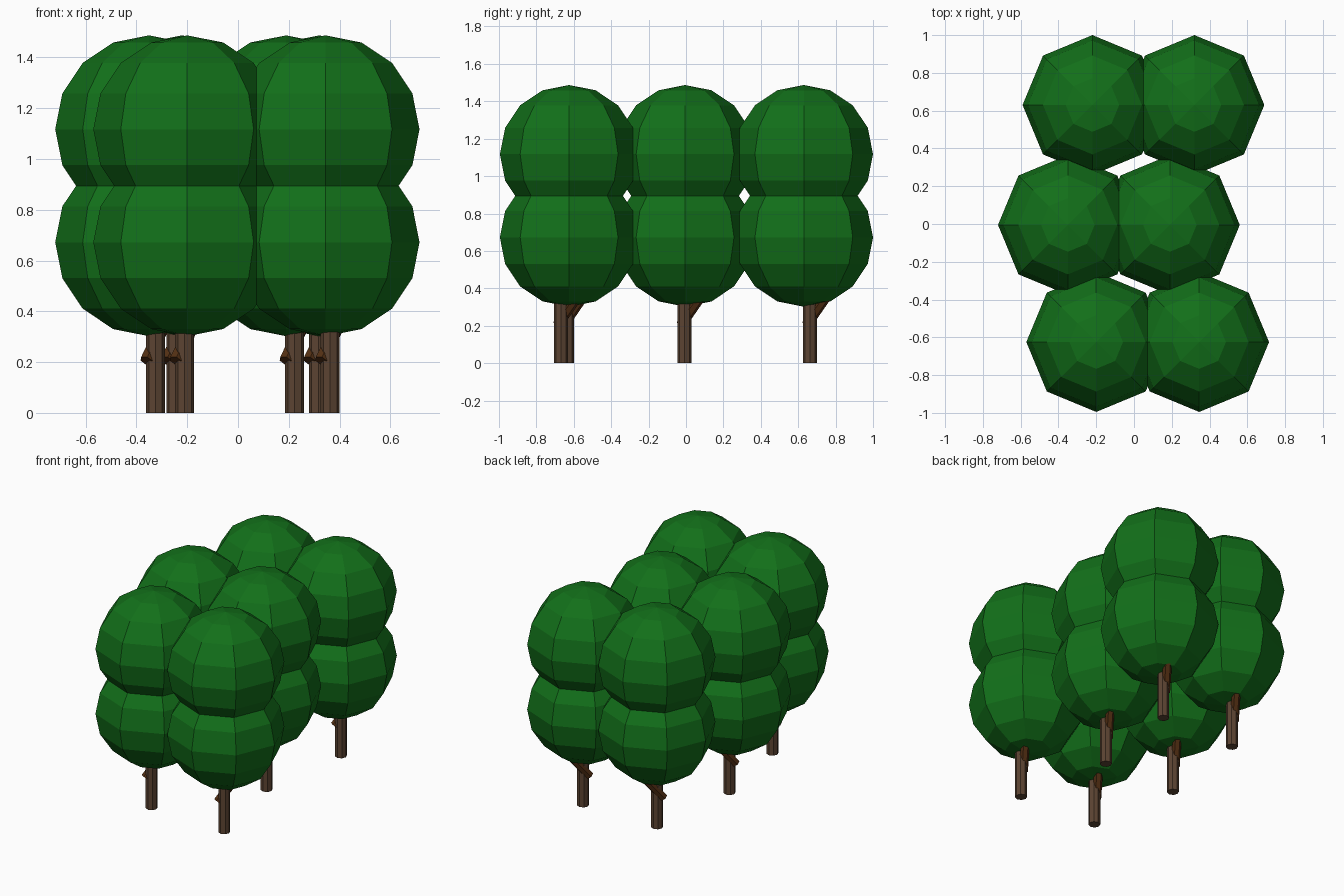
import bpy, bmesh
from mathutils import Vector, Matrix

if "Cube" in bpy.data.objects:
    bpy.data.objects.remove(bpy.data.objects["Cube"])


def material(name, rgb):
    m = bpy.data.materials.new(name)
    m.diffuse_color = (*rgb, 1)
    m.use_nodes = True
    m.node_tree.nodes["Principled BSDF"].inputs["Base Color"].default_value = m.diffuse_color
    return m


LEAF = material("leaf_green", (0.006, 0.16, 0.01))
BARK = material("bark_brown", (0.107, 0.058, 0.032))
BRANCH = material("branch_brown", (0.09, 0.03, 0.007))


def finish(name, bm, mat):
    mesh = bpy.data.meshes.new(name)
    bm.to_mesh(mesh)
    bm.free()
    mesh.materials.append(mat)
    bpy.context.collection.objects.link(bpy.data.objects.new(name, mesh))


def rod(name, a, b, r, sides, mat):
    a, b = Vector(a), Vector(b)
    d = b - a
    rot = Vector((0, 0, 1)).rotation_difference(d).to_matrix().to_4x4()
    bm = bmesh.new()
    bmesh.ops.create_cone(bm, cap_ends=True, segments=sides, radius1=r, radius2=r,
                          depth=d.length, matrix=Matrix.Translation((a + b) / 2) @ rot)
    finish(name, bm, mat)


def crown(name, x, y):
    # two stacked low-poly leaf balls
    bm = bmesh.new()
    for z in (0.672, 1.117):
        bmesh.ops.create_uvsphere(bm, u_segments=8, v_segments=8, radius=0.37,
                                  matrix=Matrix.Translation((x, y, z)))
    finish(name, bm, LEAF)


# crown centre x, y, then trunk centre x, y
TREES = {
    "front_left": (-0.20, -0.625, -0.21, -0.637),
    "front_right": (0.345, -0.625, 0.363, -0.668),
    "middle_left": (-0.35, -0.005, -0.325, -0.008),
    "middle_right": (0.19, -0.005, 0.223, -0.008),
    "back_left": (-0.22, 0.63, -0.245, 0.663),
    "back_right": (0.32, 0.63, 0.317, 0.663),
}

for place, (cx, cy, tx, ty) in TREES.items():
    crown(place + "_crown", cx, cy)
    rod(place + "_trunk", (tx, ty, 0), (tx, ty, 0.7), 0.0375, 8, BARK)
    # slanted branch passing through the trunk up into the leaves
    rod(place + "_branch", (tx - 0.035, ty - 0.018, 0.205),
        (tx + 0.06, ty + 0.12, 0.405), 0.028, 6, BRANCH)
